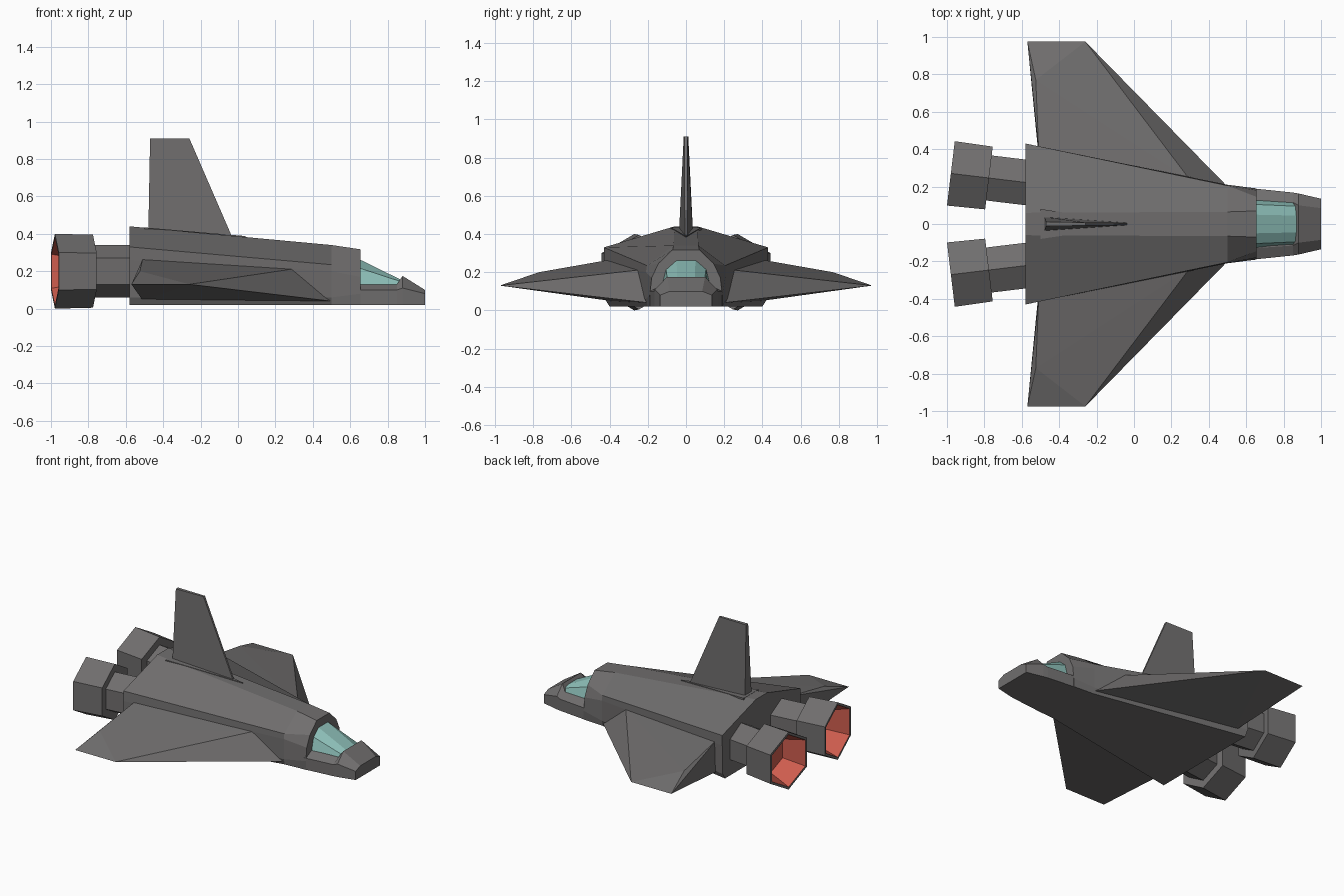
import bpy, bmesh, math
from mathutils import Vector

if "Cube" in bpy.data.objects:
    bpy.data.objects.remove(bpy.data.objects["Cube"])


def material(name, rgb):
    m = bpy.data.materials.new(name)
    m.diffuse_color = (*rgb, 1)
    m.use_nodes = True
    m.node_tree.nodes["Principled BSDF"].inputs["Base Color"].default_value = m.diffuse_color
    return m


GREY = material("hull grey", (0.162, 0.156, 0.156))
GLASS = material("canopy teal", (0.26, 0.51, 0.47))
RED = material("exhaust red", (0.61, 0.107, 0.076))


def finish(name, bm, mats):
    bmesh.ops.recalc_face_normals(bm, faces=bm.faces)
    me = bpy.data.meshes.new(name)
    bm.to_mesh(me)
    bm.free()
    for m in mats:
        me.materials.append(m)
    ob = bpy.data.objects.new(name, me)
    bpy.context.collection.objects.link(ob)
    return ob


def loft(name, rings, mats=(GREY,), second_from=999):
    """Join rings of equal length; strips from second_from on use material 1."""
    bm = bmesh.new()
    vs = [[bm.verts.new(p) for p in r] for r in rings]
    n = len(rings[0])
    for i in range(len(vs) - 1):
        for j in range(n):
            k = (j + 1) % n
            f = bm.faces.new((vs[i][j], vs[i][k], vs[i + 1][k], vs[i + 1][j]))
            f.material_index = int(i >= second_from)
    bm.faces.new(vs[0][::-1])
    f = bm.faces.new(vs[-1])
    f.material_index = int(len(vs) > second_from)
    return finish(name, bm, mats)


def section(x, half):
    """Symmetric cross-section at x from (y, z) points of one half."""
    return [(x, y, z) for y, z in half] + [(x, -y, z) for y, z in half[::-1]]


def hull(name, pts):
    bm = bmesh.new()
    for p in pts:
        bm.verts.new(p)
    bmesh.ops.convex_hull(bm, input=bm.verts)
    return finish(name, bm, (GREY,))


# Main fuselage
loft("fuselage", [
    section(-0.58, [(0.06, 0.44), (0.43, 0.33), (0.43, 0.26), (0.425, 0.06), (0.40, 0.02)]),
    section(0.5, [(0.065, 0.34), (0.205, 0.235), (0.21, 0.2), (0.21, 0.06), (0.2, 0.02)]),
    section(0.655, [(0.07, 0.317), (0.145, 0.245), (0.18, 0.17), (0.19, 0.08), (0.19, 0.02)]),
])

# Nose with cockpit sill and raised cowl
loft("nose", [
    section(0.64, [(0.13, 0.13), (0.19, 0.10), (0.19, 0.02)]),
    section(0.85, [(0.115, 0.13), (0.168, 0.10), (0.168, 0.02)]),
    section(0.88, [(0.10, 0.175), (0.163, 0.11), (0.163, 0.02)]),
    section(1.0, [(0.085, 0.10), (0.135, 0.08), (0.135, 0.02)]),
])

# Cockpit glass
loft("canopy", [
    section(0.64, [(0.05, 0.268), (0.105, 0.22), (0.13, 0.12)]),
    section(0.87, [(0.045, 0.155), (0.095, 0.145), (0.115, 0.12)]),
], (GLASS,))

# Tail fin and its flared foot
loft("tail_fin", [
    [(-0.48, 0.038, 0.38), (-0.03, 0.006, 0.38), (-0.03, -0.006, 0.38), (-0.48, -0.038, 0.38)],
    [(-0.47, 0.012, 0.91), (-0.26, 0.008, 0.91), (-0.26, -0.008, 0.91), (-0.47, -0.012, 0.91)],
])
loft("fin_foot", [
    [(-0.5, 0.08, 0.38), (0.04, 0, 0.36), (-0.5, -0.08, 0.38)],
    [(-0.5, 0.08, 0.434), (0.04, 0, 0.388), (-0.5, -0.08, 0.434)],
])

# Wings and engines on both sides
for s, side in ((1, "left"), (-1, "right")):
    hull("wing_" + side, [(x, s * y, z) for x, y, z in (
        (-0.51, 0.40, 0.265), (0.3, 0.235, 0.213), (0.5, 0.2, 0.04), (-0.51, 0.36, 0.045),
        (-0.26, 0.975, 0.13), (-0.57, 0.975, 0.13), (-0.525, 0.77, 0.20))])

    # Splayed six-sided engine: pipe, nozzle, rim, hollow red exhaust
    axis = Vector((-0.993, 0.12 * s, 0))
    across = Vector((0.12 * s, 0.993, 0))
    start = Vector((-0.56, 0.22 * s, 0.2))
    rings = []
    for t, r in ((0, 0.14), (0.217, 0.14), (0.217, 0.195), (0.422, 0.2), (0.422, 0.182), (0.27, 0.13)):
        rings.append([start + axis * t + across * (r * math.sin(i * math.pi / 3))
                      + Vector((0, 0, r * math.cos(i * math.pi / 3))) for i in range(6)])
    loft("engine_" + side, rings, (GREY, RED), 4)
